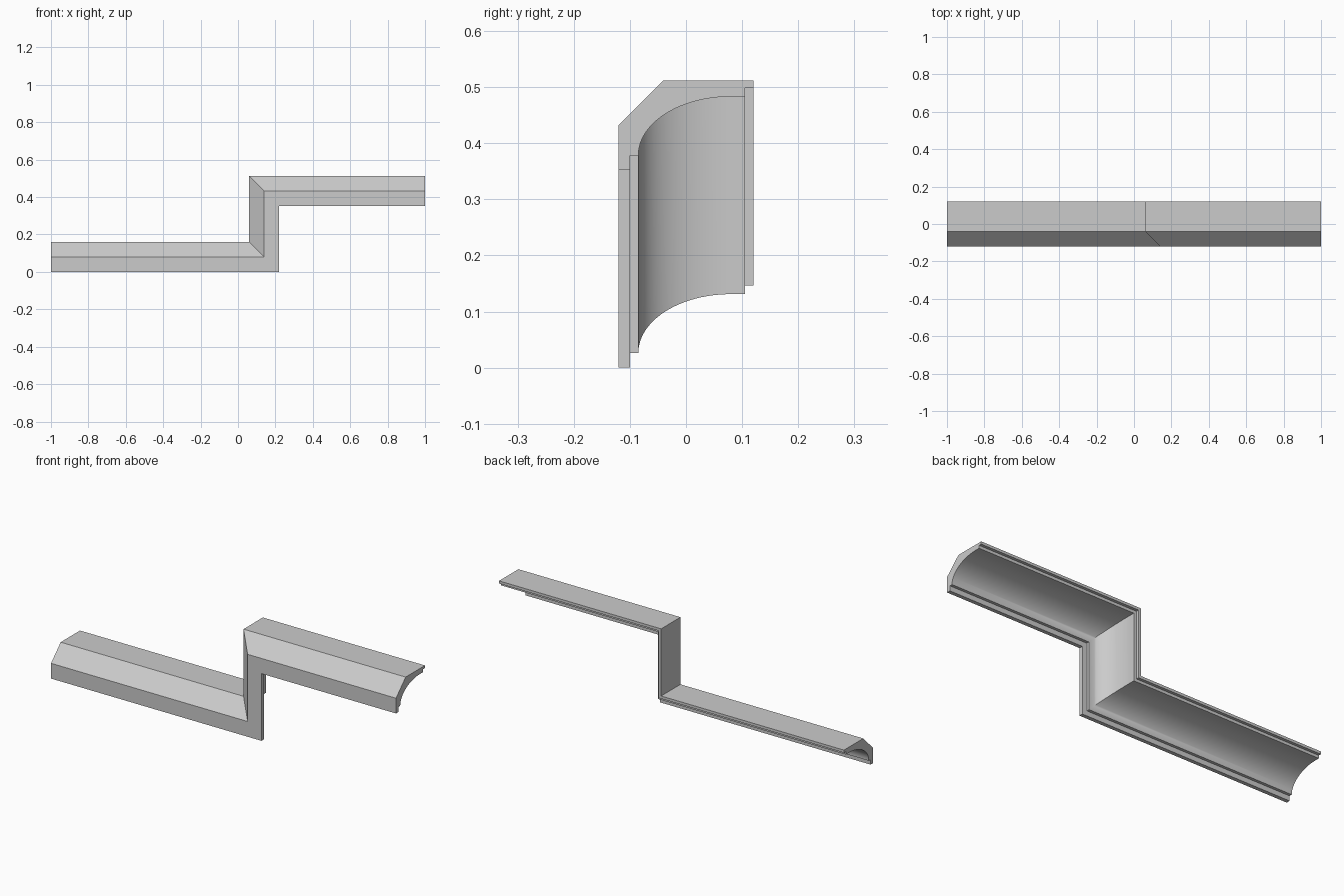
import bpy, bmesh, math

if "Cube" in bpy.data.objects:
    bpy.data.objects.remove(bpy.data.objects["Cube"])

RISE = 0.352      # height difference between the two runs
RISER_X = 0.22    # face line of the vertical section

# Cross-section as (depth y, offset h): stepped edges, concave cove, chamfered front
cove = []
for i in range(25):
    t = math.pi / 2 * i / 24
    cove.append((0.08 - 0.165 * math.cos(t), 0.026 + 0.105 * math.sin(t)))
profile = ([(-0.12, 0), (-0.10, 0), (-0.10, 0.026)] + cove +
           [(0.105, 0.131), (0.105, 0.146), (0.12, 0.146),
            (0.12, 0.16), (-0.04, 0.16), (-0.12, 0.08)])

# Stations along the stepped path: left end, two mitred corners, right end
stations = [
    lambda y, h: (-1, y, h),
    lambda y, h: (RISER_X - h, y, h),
    lambda y, h: (RISER_X - h, y, RISE + h),
    lambda y, h: (1, y, RISE + h),
]

bm = bmesh.new()
rings = [[bm.verts.new(place(y, h)) for y, h in profile] for place in stations]
n = len(profile)
for a, b in zip(rings, rings[1:]):
    for i in range(n):
        j = (i + 1) % n
        bm.faces.new((a[i], a[j], b[j], b[i]))
# End caps
bm.faces.new(rings[0])
bm.faces.new(rings[-1][::-1])
bmesh.ops.recalc_face_normals(bm, faces=bm.faces[:])

mesh = bpy.data.meshes.new("stepped_cornice")
bm.to_mesh(mesh)
bm.free()
cornice = bpy.data.objects.new("stepped_cornice", mesh)
bpy.context.collection.objects.link(cornice)

# Smooth cove, crisp mitres and steps
bpy.context.view_layer.objects.active = cornice
cornice.select_set(True)
bpy.ops.object.shade_smooth_by_angle(angle=math.radians(30))
